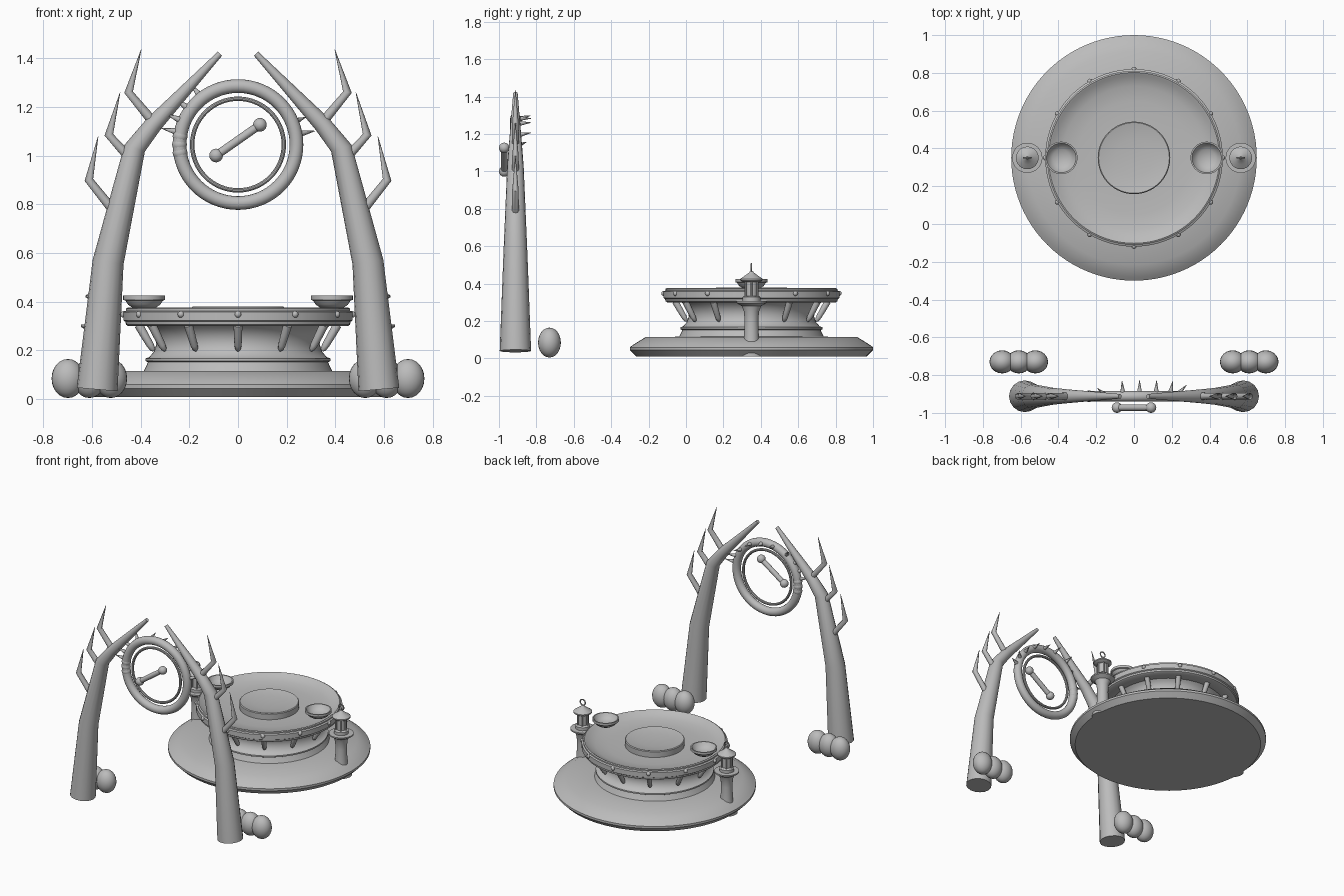
import bpy, bmesh, math
from mathutils import Vector, Matrix

cube = bpy.data.objects.get("Cube")
if cube:
    bpy.data.objects.remove(cube)

stone = bpy.data.materials.new("plain grey")
stone.use_nodes = True
GREY = (0.5, 0.5, 0.5, 1)
stone.diffuse_color = GREY
stone.node_tree.nodes["Principled BSDF"].inputs["Base Color"].default_value = GREY
CY = 0.35      # centre of the platform
TY = -0.912    # plane of the archway


def finish(name, bm, angle=35):
    bmesh.ops.recalc_face_normals(bm, faces=bm.faces[:])
    mesh = bpy.data.meshes.new(name)
    bm.to_mesh(mesh)
    bm.free()
    mesh.materials.append(stone)
    ob = bpy.data.objects.new(name, mesh)
    bpy.context.collection.objects.link(ob)
    bpy.ops.object.select_all(action='DESELECT')
    ob.select_set(True)
    bpy.context.view_layer.objects.active = ob
    bpy.ops.object.shade_smooth_by_angle(angle=math.radians(angle))
    return ob


def skin(bm, rings, closed=False):
    """Bridge rings of vertices; cap the ends or close the loop."""
    n = len(rings[0])
    pairs = list(zip(rings, rings[1:] + rings[:1])) if closed else list(zip(rings, rings[1:]))
    for a, b in pairs:
        for i in range(n):
            j = (i + 1) % n
            bm.faces.new((a[i], a[j], b[j], b[i]))
    if not closed:
        bm.faces.new(rings[0][::-1])
        bm.faces.new(rings[-1])


def lathe(name, profile, x, y, sides=64):
    bm = bmesh.new()
    rings = []
    for r, z in profile:
        rings.append([bm.verts.new((x + r * math.cos(t), y + r * math.sin(t), z))
                      for t in (math.tau * i / sides for i in range(sides))])
    skin(bm, rings)
    return finish(name, bm)


def tube(name, points, radii, sides=16):
    bm = bmesh.new()
    pts = [Vector(p) for p in points]
    rings = []
    for i, p in enumerate(pts):
        d = (pts[min(i + 1, len(pts) - 1)] - pts[max(i - 1, 0)]).normalized()
        side = d.cross(Vector((0.01, 1, 0.02))).normalized()
        up = d.cross(side)
        rings.append([bm.verts.new(p + radii[i] * (side * math.cos(t) + up * math.sin(t)))
                      for t in (math.tau * k / sides for k in range(sides))])
    skin(bm, rings)
    return finish(name, bm, 50)


def torus(name, centre, major, minor, segs=64, sides=16):
    """Ring standing upright, facing the front."""
    bm = bmesh.new()
    rings = []
    for i in range(segs):
        a = math.tau * i / segs
        out = Vector((math.cos(a), 0, math.sin(a)))
        rings.append([bm.verts.new(Vector(centre) + out * (major + minor * math.cos(t))
                                   + Vector((0, minor * math.sin(t), 0)))
                      for t in (math.tau * k / sides for k in range(sides))])
    skin(bm, rings, True)
    return finish(name, bm)


def ball(name, centre, size, segs=24):
    bm = bmesh.new()
    m = Matrix.Translation(centre) @ Matrix.Diagonal((*size, 1))
    bmesh.ops.create_uvsphere(bm, u_segments=segs, v_segments=segs // 2, radius=1, matrix=m)
    return finish(name, bm)


# Platform: wide base, waisted pedestal, dished top
lathe("base_disc", [(0.615, 0.01), (0.635, 0.03), (0.65, 0.045), (0.65, 0.06), (0.63, 0.075),
                    (0.565, 0.115), (0.3, 0.117)], 0, CY, 96)
lathe("pedestal", [(0.39, 0.11), (0.375, 0.14), (0.37, 0.152), (0.38, 0.157), (0.38, 0.167),
                   (0.365, 0.172), (0.345, 0.195), (0.335, 0.225), (0.34, 0.26),
                   (0.36, 0.29), (0.39, 0.31)], 0, CY)
lathe("dish", [(0.38, 0.3), (0.45, 0.3), (0.46, 0.306), (0.462, 0.318), (0.47, 0.323), (0.47, 0.358),
               (0.46, 0.363), (0.46, 0.372), (0.452, 0.376), (0.443, 0.372), (0.43, 0.362),
               (0.38, 0.345), (0.3, 0.335), (0.18, 0.335)], 0, CY, 96)
lathe("centre_plate", [(0.19, 0.32), (0.192, 0.375), (0.187, 0.38), (0.18, 0.378),
                       (0.1, 0.37), (0.03, 0.367)], 0, CY)

# Rim studs and sloping brackets
for i in range(12):
    a = math.tau * i / 12
    c, s = math.cos(a), math.sin(a)
    ball("rim_stud", (0.468 * c, CY + 0.468 * s, 0.348), (0.014,) * 3, 12)
    tube("bracket", [(r * c, CY + r * s, z) for r, z in
                     ((0.408, 0.305), (0.385, 0.265), (0.36, 0.222), (0.35, 0.205), (0.345, 0.198))],
         [0.018, 0.017, 0.015, 0.011, 0.004], 10)

for side in (-1, 1):
    # Offering bowls on the rim
    bx = side * 0.385
    lathe("offering_bowl", [(0.03, 0.372), (0.05, 0.377), (0.066, 0.388), (0.077, 0.405), (0.086, 0.408),
                            (0.086, 0.425), (0.078, 0.425), (0.066, 0.405), (0.045, 0.39),
                            (0.01, 0.384)], bx, CY, 40)

    # Lantern on a post
    lx = side * 0.565
    lathe("lantern_post", [(0.07, 0.01), (0.07, 0.03), (0.045, 0.06), (0.04, 0.1), (0.037, 0.2),
                           (0.04, 0.25), (0.052, 0.28), (0.08, 0.297), (0.08, 0.306),
                           (0.02, 0.308)], lx, CY, 32)
    lathe("lantern_foot", [(0.048, 0.305), (0.048, 0.328), (0.04, 0.334), (0.02, 0.335)], lx, CY, 24)
    lathe("lantern_glass", [(0.031, 0.33), (0.031, 0.415)], lx, CY, 24)
    for i in range(6):
        a = math.tau * i / 6
        px, py = lx + 0.037 * math.cos(a), CY + 0.037 * math.sin(a)
        tube("lantern_bar", [(px, py, 0.33), (px, py, 0.42)], [0.005, 0.005], 8)
    lathe("lantern_roof", [(0.045, 0.408), (0.06, 0.418), (0.06, 0.426), (0.035, 0.443),
                           (0.012, 0.46), (0.007, 0.468)], lx, CY, 24)
    torus("lantern_ring", (lx, CY, 0.487), 0.02, 0.004, 24, 8)

    # Tree trunk leaning in to form the arch
    def at(x, z):
        return (side * x, TY, z)
    tube("arch_trunk", [at(0.578, 0.04), at(0.533, 0.563), at(0.424, 1.03), at(0.345, 1.13),
                        at(0.074, 1.418)], [0.084, 0.064, 0.044, 0.036, 0.012])
    for start, elbow, tip in (((0.35, 1.14), (0.449, 1.26), (0.397, 1.435)),
                              ((0.44, 0.985), (0.53, 1.085), (0.484, 1.258)),
                              ((0.5, 0.76), (0.612, 0.9), (0.574, 1.078))):
        tube("arch_twig", [at(*start), at(*elbow), at(*tip)], [0.02, 0.018, 0.001], 10)

    # Row of three overlapping boulders
    for x in (0.522, 0.61, 0.698):
        ball("boulder", (side * x, -0.73, 0.085), (0.067, 0.061, 0.08))

# Hanging ring with a thinner ring inside
HZ = 1.045
torus("hanging_ring", (0, TY, HZ), 0.24, 0.028)
torus("inner_ring", (0, TY, HZ), 0.188, 0.009, 64, 10)
for deg in (172, 180, 188):
    a = math.radians(deg)
    ball("ring_bead", (0.24 * math.cos(a), TY, HZ + 0.24 * math.sin(a)), (0.031,) * 3, 12)

# Thorns twisting around the upper half of the ring
for deg, roll in ((168, -10), (157, -15), (144, -5), (128, 30), (104, 75), (83, 90), (61, 85), (38, 75),
                  (22, 45), (10, 20)):
    a, b = math.radians(deg), math.radians(roll)
    out = Vector((math.cos(a), 0, math.sin(a)))
    root = Vector((0, TY, HZ)) + out * 0.24
    aim = out * math.cos(b) + Vector((0, math.sin(b), 0))
    tube("thorn", [root + aim * 0.02, root + aim * 0.085], [0.014, 0.001], 8)

# Slanted bar with round ends in front of the ring
ends = [Vector((-0.09, -0.972, 1.0)), Vector((0.09, -0.972, 1.126))]
tube("bar", ends, [0.017, 0.017])
for e in ends:
    ball("bar_knob", e, (0.028,) * 3)
